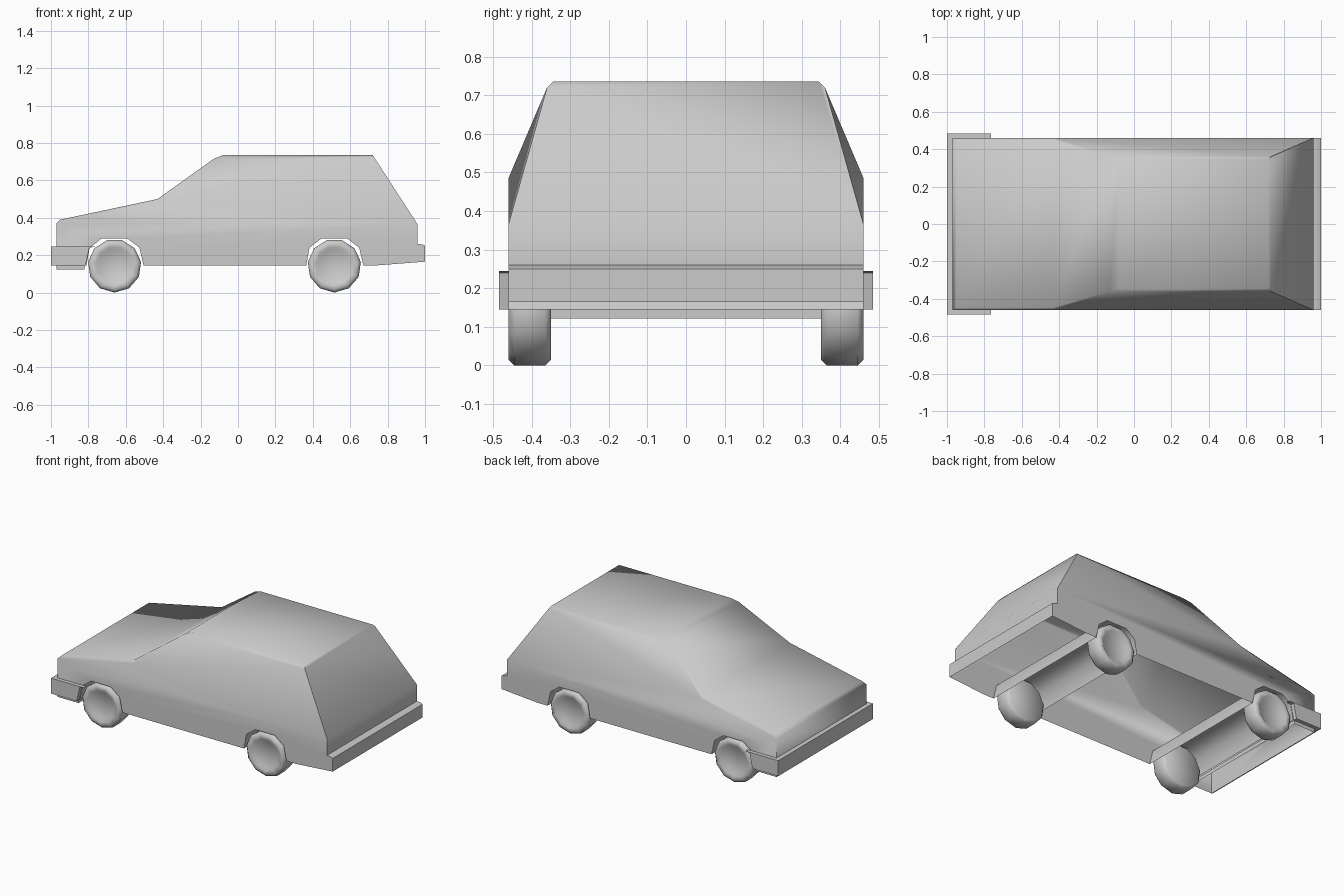
import bpy, bmesh, math

if "Cube" in bpy.data.objects:
    bpy.data.objects.remove(bpy.data.objects["Cube"])


def finish(name, bm, angle=60):
    bmesh.ops.remove_doubles(bm, verts=bm.verts, dist=1e-5)
    bmesh.ops.recalc_face_normals(bm, faces=bm.faces)
    mesh = bpy.data.meshes.new(name)
    bm.to_mesh(mesh)
    bm.free()
    obj = bpy.data.objects.new(name, mesh)
    bpy.context.collection.objects.link(obj)
    bpy.ops.object.select_all(action='DESELECT')
    obj.select_set(True)
    bpy.context.view_layer.objects.active = obj
    bpy.ops.object.shade_smooth_by_angle(angle=math.radians(angle))
    return obj


def extrude_profile(name, pts, y0, y1, skip=()):
    """Side profile (x, z) extruded from y0 to y1, leaving out the skipped edges."""
    bm = bmesh.new()
    rows = [[bm.verts.new((x, y, z)) for x, z in pts] for y in (y0, y1)]
    n = len(pts)
    for row in rows:
        bm.faces.new(row)
    for i in range(n):
        j = (i + 1) % n
        if i not in skip:
            bm.faces.new((rows[0][i], rows[0][j], rows[1][j], rows[1][i]))
    return finish(name, bm)


def arch(cx):
    """Faceted wheel arch, from rear to front."""
    return [(cx + dx, z) for dx, z in ((0.155, 0.145), (0.133, 0.24), (0.07, 0.288),
                                       (-0.07, 0.288), (-0.133, 0.24), (-0.15, 0.145))]


# Body shell: lower outline with rear bumper, then inset bonnet and roof points
W = 0.46
lower = [(-0.43, 0.485), (0.96, 0.365), (0.96, 0.26), (0.985, 0.257), (1, 0.25),
         (1, 0.165), (0.74, 0.145)]
lower += arch(0.515) + arch(-0.66) + [(-0.97, 0.145), (-0.97, 0.37)]
upper = {'hood_front': (-0.95, 0.447, 0.39), 'hood_back': (-0.43, 0.447, 0.50),
         'screen_top': (-0.13, 0.36, 0.715), 'roof_front': (-0.08, 0.345, 0.735),
         'roof_back': (0.72, 0.345, 0.735), 'hatch_top': (0.73, 0.36, 0.72)}
bm = bmesh.new()
sides = []
for s in (-1, 1):
    lo = [bm.verts.new((x, s * W, z)) for x, z in lower]
    up = {k: bm.verts.new((x, s * y, z)) for k, (x, y, z) in upper.items()}
    hf, hb, st, rf, rb, ht = up.values()
    base, tail, nose = lo[0], lo[1], lo[-1]
    for f in (lo, (nose, base, hb, hf), (base, st, hb), (base, tail, ht, st),
              (st, ht, rb, rf)):
        bm.faces.new(f)
    # cross-car strip runs round the whole silhouette
    sides.append([nose, hf, hb, st, rf, rb, ht] + lo[1:])
a, b = sides
for i in range(len(a) - 1):
    p, q = a[i].co, a[i + 1].co
    # the two short hatch segments form one rear panel; the underside is open
    if i in (5, 6) or max(p.z, q.z) < 0.17:
        continue
    bm.faces.new((a[i], a[i + 1], b[i + 1], b[i]))
bm.faces.new((a[5], a[6], a[7], b[7], b[6], b[5]))
finish('car_body', bm)

# Wrap-round front bumper: cross bar plus side plates ending at the arches
extrude_profile('front_bumper', [(-1, 0.145), (-0.97, 0.145), (-0.97, 0.245),
                                 (-1, 0.245)], -0.485, 0.485)
for side, s in (('right', -1), ('left', 1)):
    extrude_profile(f'front_bumper_{side}_end',
                    [(-0.97, 0.145), (-0.815, 0.145), (-0.795, 0.24),
                     (-0.765, 0.245), (-0.97, 0.245)], s * W, s * 0.485, skip=(4,))

# Chin spoiler: open frame below the bumper
extrude_profile('chin_spoiler', [(-0.97, 0.122), (-0.82, 0.122), (-0.82, 0.147),
                                 (-0.97, 0.147)], -W, W, skip=(0, 2))

# Wheels: eleven-sided lathe with chamfered tread and dished hub
TREAD = [(0.128, 0.35), (0.143, 0.365), (0.143, 0.445), (0.128, 0.46),
         (0.103, 0.457), (0.085, 0.445)]
for end, cx in (('front', -0.66), ('rear', 0.515)):
    for side, s in (('right', -1), ('left', 1)):
        bm = bmesh.new()
        n = 11
        rings = []
        for r, y in TREAD:
            rings.append([bm.verts.new((cx + r * math.sin(2 * math.pi * k / n), s * y,
                                        0.143 - r * math.cos(2 * math.pi * k / n)))
                          for k in range(n)])
        for p, q in zip(rings, rings[1:]):
            for k in range(n):
                m = (k + 1) % n
                bm.faces.new((p[k], p[m], q[m], q[k]))
        bm.faces.new(rings[0])
        bm.faces.new(rings[-1])
        finish(f'{end}_{side}_wheel', bm)
